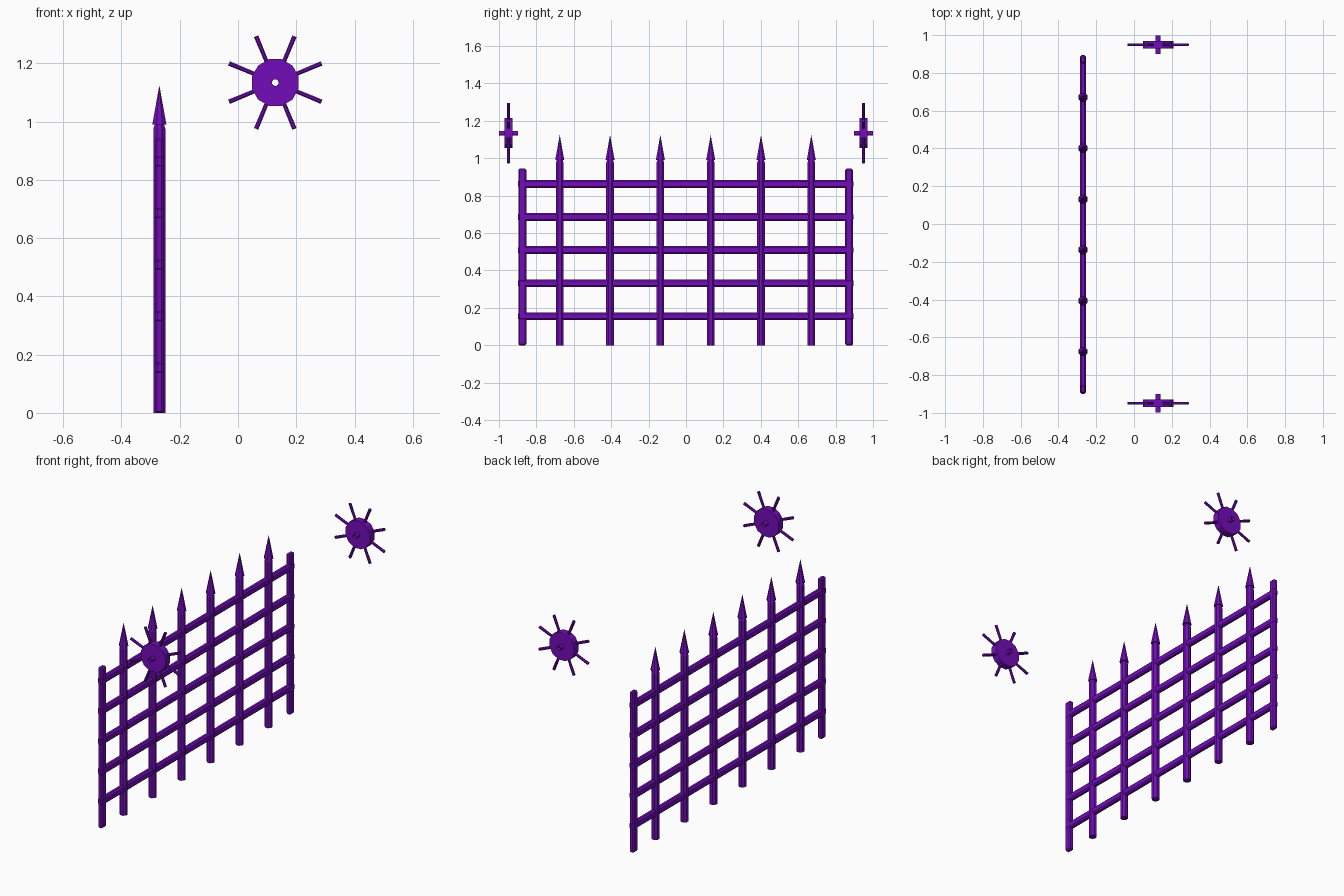
import bpy, bmesh, math
from mathutils import Matrix, Vector

if "Cube" in bpy.data.objects:
    bpy.data.objects.remove(bpy.data.objects["Cube"])

purple = bpy.data.materials.new("purple")
purple.diffuse_color = (0.17, 0.004, 0.49, 1)
purple.use_nodes = True
purple.node_tree.nodes["Principled BSDF"].inputs["Base Color"].default_value = purple.diffuse_color
FENCE_X = -0.27


def finish(name, bm):
    bmesh.ops.recalc_face_normals(bm, faces=bm.faces)
    mesh = bpy.data.meshes.new(name)
    bm.to_mesh(mesh)
    bm.free()
    mesh.materials.append(purple)
    obj = bpy.data.objects.new(name, mesh)
    bpy.context.collection.objects.link(obj)
    return obj


def bevelled_box(name, center, size, bevel):
    bm = bmesh.new()
    m = Matrix.Translation(center) @ Matrix.Diagonal((*size, 1))
    bmesh.ops.create_cube(bm, size=1, matrix=m)
    bmesh.ops.bevel(bm, geom=bm.edges[:], offset=bevel, segments=1, affect='EDGES')
    return finish(name, bm)


def lathe(name, profile, sides, matrix, closed=False):
    """Spin (radius, height) points round the local z axis."""
    bm = bmesh.new()
    rings = []
    for r, h in profile:
        if r == 0:
            rings.append([bm.verts.new(matrix @ Vector((0, 0, h)))] * sides)
        else:
            angles = [(i + 0.5) * math.tau / sides for i in range(sides)]
            rings.append([bm.verts.new(matrix @ Vector((r * math.cos(a), r * math.sin(a), h)))
                          for a in angles])
    pairs = list(zip(rings, rings[1:]))
    if closed:
        pairs.append((rings[-1], rings[0]))
    for a, b in pairs:
        for i in range(sides):
            j = (i + 1) % sides
            corners = list(dict.fromkeys((a[i], a[j], b[j], b[i])))
            if len(corners) > 2:
                bm.faces.new(corners)
    return finish(name, bm)


# End posts
for y in (-0.875, 0.872):
    bevelled_box("end_post", (FENCE_X, y, 0.472), (0.029, 0.042, 0.944), 0.007)

# Horizontal rails
for i in range(5):
    bevelled_box("rail", (FENCE_X, -0.002, 0.155 + 0.177 * i), (0.03, 1.794, 0.042), 0.008)

# Pickets with pointed tips
for i in range(6):
    place = Matrix.Translation((FENCE_X, -0.675 + 0.269 * i, 0))
    lathe("picket", [(0, 0), (0.0222, 0), (0.0222, 0.975), (0.016, 0.995), (0, 0.995)], 8, place)
    lathe("picket_tip", [(0, 0.99), (0.0262, 0.99), (0, 1.125)], 8, place)

# Spiked wheels floating beside the fence
for y in (-0.949, 0.949):
    place = Matrix.Translation((0.128, y, 1.134)) @ Matrix.Rotation(math.pi / 2, 4, 'X')
    # disc with a hole through the middle
    lathe("wheel_disc", [(0.012, -0.021), (0.083, -0.021), (0.083, 0.021), (0.012, 0.021)],
          12, place, closed=True)
    # hollow axle
    lathe("wheel_axle", [(0.0115, -0.05), (0.0135, -0.05), (0.0135, 0.05), (0.0115, 0.05)],
          12, place, closed=True)
    # eight spokes
    for k in range(8):
        turn = Matrix.Rotation((k + 0.5) * math.pi / 4, 4, 'Z') @ Matrix.Rotation(math.pi / 2, 4, 'Y')
        lathe("wheel_spoke", [(0, 0.07), (0.0075, 0.07), (0.0085, 0.172), (0, 0.172)],
              8, place @ turn)
